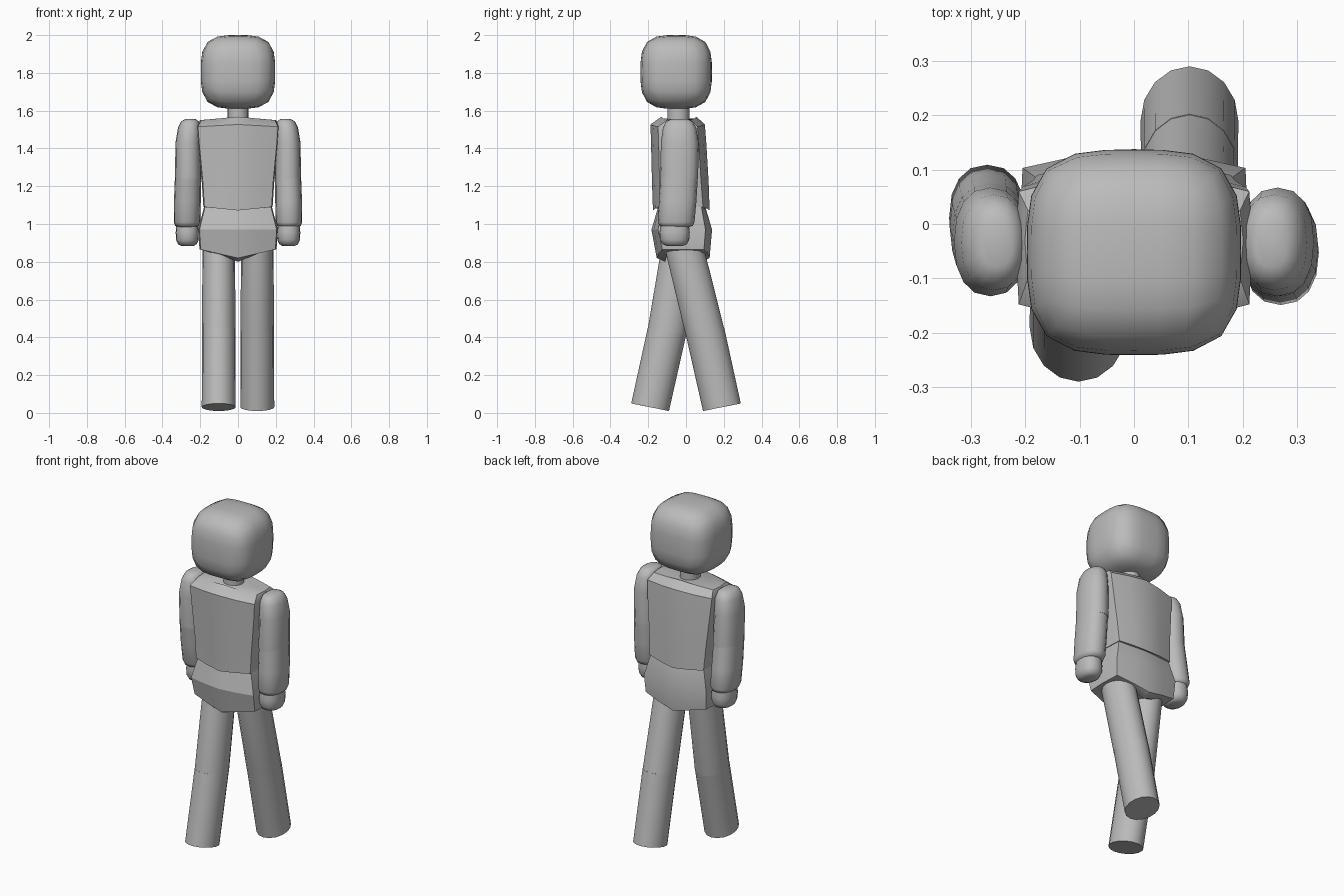
import bpy, bmesh, math

if "Cube" in bpy.data.objects:
    bpy.data.objects.remove(bpy.data.objects["Cube"])

grey = bpy.data.materials.new("plain grey")
grey.diffuse_color = (0.5, 0.5, 0.5, 1)
grey.use_nodes = True
grey.node_tree.nodes["Principled BSDF"].inputs["Base Color"].default_value = grey.diffuse_color


def finish(name, bm, angle=40):
    bmesh.ops.recalc_face_normals(bm, faces=bm.faces)
    me = bpy.data.meshes.new(name)
    bm.to_mesh(me)
    bm.free()
    ob = bpy.data.objects.new(name, me)
    bpy.context.collection.objects.link(ob)
    me.materials.append(grey)
    bpy.context.view_layer.objects.active = ob
    ob.select_set(True)
    bpy.ops.object.shade_smooth_by_angle(angle=math.radians(angle))
    ob.select_set(False)
    return ob


def loft(name, rings, angle=40):
    """Skin a stack of equal-length point rings and cap both ends."""
    bm = bmesh.new()
    vs = [[bm.verts.new(p) for p in r] for r in rings]
    n = len(vs[0])
    for a, b in zip(vs, vs[1:]):
        for i in range(n):
            j = (i + 1) % n
            bm.faces.new((a[i], a[j], b[j], b[i]))
    bm.faces.new(vs[0])
    bm.faces.new(vs[-1])
    return finish(name, bm, angle)


def oval(cx, cy, z, rx, ry, tilt=0, power=2.0, n=16):
    pts = []
    for i in range(n):
        t = 2 * math.pi * i / n
        c, s = math.cos(t), math.sin(t)
        x = rx * math.copysign(abs(c) ** (2 / power), c)
        y = ry * math.copysign(abs(s) ** (2 / power), s)
        pts.append((cx + x, cy + y, z + tilt * y))
    return pts


# head: rounded block from a gridded cube
bm = bmesh.new()
bmesh.ops.create_cube(bm, size=2)
bmesh.ops.subdivide_edges(bm, edges=bm.edges[:], cuts=5, use_grid_fill=True)
for v in bm.verts:
    p = [math.tan(c * math.pi / 4) for c in v.co]
    k = sum(abs(c) ** 3.4 for c in p) ** (-1 / 3.4)
    v.co = (p[0] * k * 0.197, -0.052 + p[1] * k * 0.189, 1.805 + p[2] * k * 0.195)
finish("head", bm, 60)

# neck
loft("neck", [oval(0, -0.04, z, 0.056, 0.058) for z in (1.54, 1.64)])


def slab(z, w, front, back, ridge=0.03, drop=0.0, mid=0.0):
    """Body section: side edges, bowed front and back, lower centre by drop."""
    half = [(w, front + ridge, 0), (w * 1.03, mid - 0.03, 0), (w, back - ridge, 0)]
    c = w * 0.5
    right = [(c, front + ridge * 0.35, drop * .5)] + half + [(c, back - ridge * .35, drop * .5)]
    left = [(-x, y, d) for x, y, d in reversed(right)]
    ring = [(0, front, drop)] + right + [(0, back, drop)] + left
    return [(x, y, z - d) for x, y, d in ring]


# torso with a sloped shoulder cap
loft("torso", [
    slab(1.09, 0.178, -0.175, 0.125, 0.035, 0.018),
    slab(1.22, 0.186, -0.18, 0.12, 0.04),
    slab(1.42, 0.205, -0.185, 0.108, 0.04),
    slab(1.515, 0.212, -0.188, 0.10, 0.04, -0.012),
    slab(1.55, 0.195, -0.13, 0.055, 0.03, -0.018)], 35)

# hips
loft("hips", [
    slab(1.10, 0.172, -0.150, 0.105, 0.025, 0.018),
    slab(0.97, 0.205, -0.183, 0.138, 0.035),
    slab(0.865, 0.198, -0.155, 0.125, 0.03, 0.045),
    slab(0.85, 0.12, -0.11, 0.08, 0.02, 0.05)], 25)

# striding legs: one forward, one back
for side, s in (("left", -1), ("right", 1)):
    x = 0.102 * s
    top, knee, foot = -0.018 + 0.012 * s, 0.1 * s, 0.19 * s
    loft(side + "_thigh", [
        oval(x, top - 0.012 * s, 0.93, 0.08, 0.095, 0.16 * s),
        oval(x, top, 0.86, 0.086, 0.1, 0.16 * s),
        oval(x, knee, 0.43, 0.089, 0.102, 0.17 * s)])
    loft(side + "_shin", [
        oval(x, knee, 0.435, 0.089, 0.102, 0.17 * s),
        oval(x, foot, 0.03, 0.09, 0.1, 0.2 * s)])

# arms swinging opposite to the legs
for side, s in (("left", -1), ("right", 1)):
    elbow = -0.03 - 0.006 * s
    wrist = -0.02 - 0.032 * s
    loft(side + "_upper_arm", [oval(s * cx, cy, z, rx, ry, power=2.3) for cx, cy, z, rx, ry in (
        (0.252, -0.035, 1.555, 0.028, 0.045),
        (0.254, -0.035, 1.543, 0.047, 0.07),
        (0.258, -0.034, 1.51, 0.06, 0.088),
        (0.264, -0.033, 1.43, 0.067, 0.1),
        (0.264, elbow, 1.24, 0.07, 0.1))], 60)
    loft(side + "_forearm", [oval(s * cx, cy, z, rx, ry, power=2.3) for cx, cy, z, rx, ry in (
        (0.265, elbow, 1.25, 0.069, 0.099),
        (0.268, (elbow + wrist) / 2, 1.12, 0.071, 0.099),
        (0.27, wrist, 1.01, 0.07, 0.097),
        (0.27, wrist, 0.99, 0.062, 0.088),
        (0.27, wrist, 0.983, 0.045, 0.065))], 60)
    hand = wrist - 0.008 * s
    loft(side + "_hand", [oval(s * 0.268, hand, z, 0.062 * k, 0.08 * k, power=2.3) for z, k in (
        (0.99, 0.95), (0.955, 1.0), (0.915, 0.96), (0.893, 0.8), (0.883, 0.5))], 60)
